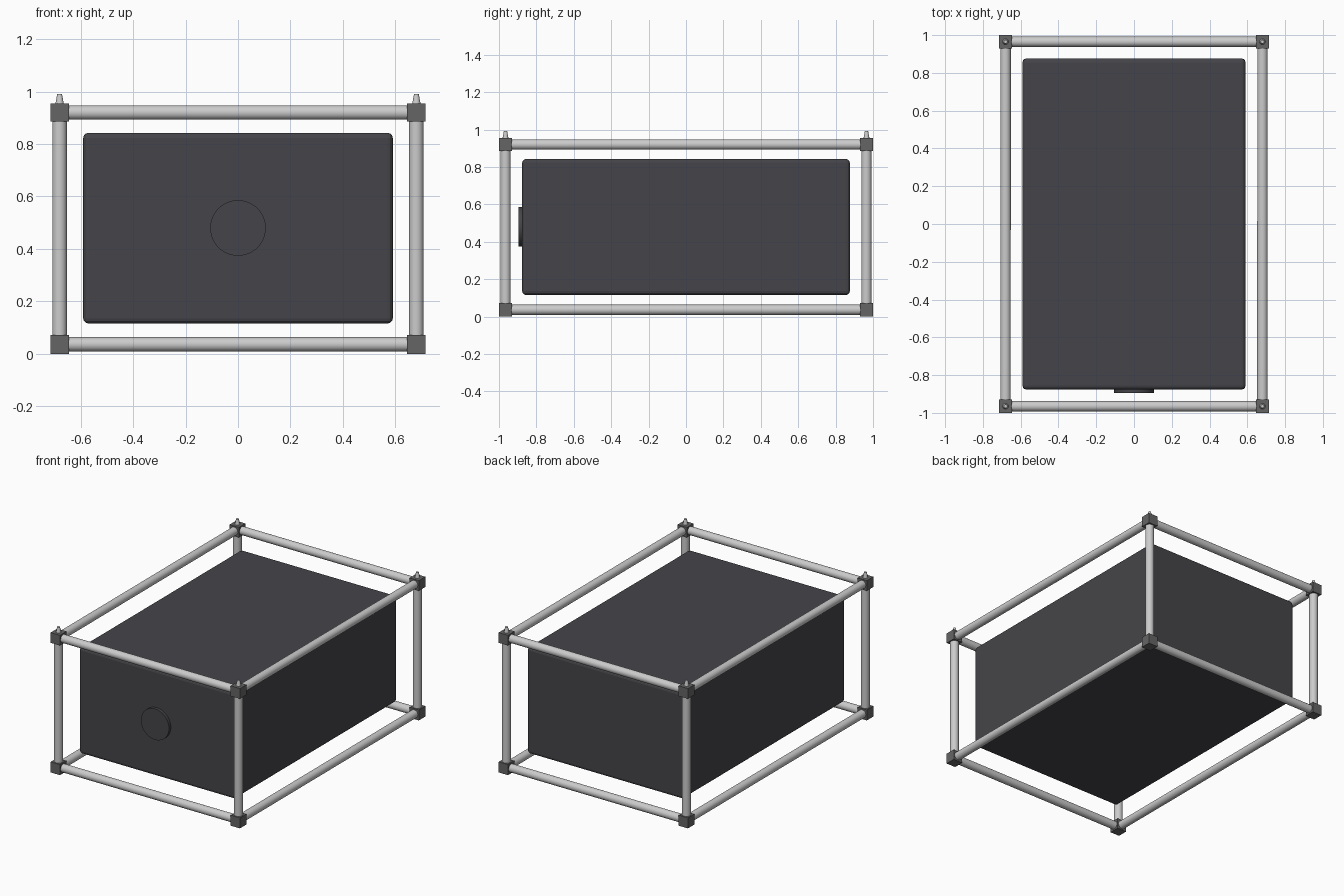
import bpy
from mathutils import Vector

if "Cube" in bpy.data.objects:
    bpy.data.objects.remove(bpy.data.objects["Cube"])

PX, PY, Z0, Z1 = 0.68, 0.965, 0.036, 0.92   # frame corner positions


def paint(obj, name, rgb):
    mat = bpy.data.materials.get(name) or bpy.data.materials.new(name)
    mat.diffuse_color = (*rgb, 1)
    mat.use_nodes = True
    mat.node_tree.nodes["Principled BSDF"].inputs["Base Color"].default_value = mat.diffuse_color
    obj.data.materials.append(mat)


def box(name, loc, size, bevel, segments):
    bpy.ops.mesh.primitive_cube_add(size=1, location=loc)
    o = bpy.context.object
    o.name = name
    o.scale = size
    bpy.ops.object.transform_apply(location=False, rotation=False, scale=True)
    if bevel:
        m = o.modifiers.new("bevel", 'BEVEL')
        m.width = bevel
        m.segments = segments
    return o


def rod(name, a, b, r1, r2=None, verts=32):
    a, b = Vector(a), Vector(b)
    d = b - a
    bpy.ops.mesh.primitive_cone_add(
        vertices=verts, radius1=r1, radius2=r1 if r2 is None else r2,
        depth=d.length, location=(a + b) / 2,
        rotation=d.to_track_quat('Z', 'Y').to_euler())
    o = bpy.context.object
    o.name = name
    bpy.ops.object.shade_smooth_by_angle()
    return o


# Inner body and round front disc
body = box("body", (0, 0, 0.479), (1.18, 1.752, 0.727), 0.02, 3)
paint(body, "dark", (0.06, 0.06, 0.068))
disc = rod("front_disc", (0, -0.86, 0.48), (0, -0.896, 0.48), 0.106, verts=48)
paint(disc, "dark", (0.06, 0.06, 0.068))

# Horizontal frame rails
R = 0.0275
for level, z in (("lower", Z0), ("upper", Z1)):
    for s in (-1, 1):
        rod(level + "_cross_rail", (-PX, s * PY, z), (PX, s * PY, z), R)
        rod(level + "_side_rail", (s * PX, -PY, z), (s * PX, PY, z), R)

# Posts, corner blocks and stacking pins
for sx in (-1, 1):
    for sy in (-1, 1):
        x, y = sx * PX, sy * PY
        rod("post", (x, y, Z0), (x, y, Z1), R)
        for z in (Z0, Z1):
            c = box("corner_block", (x, y, z), (0.07, 0.07, 0.07 if z == Z1 else 0.072), 0, 1)
            paint(c, "corner_grey", (0.13, 0.13, 0.13))
        rod("stacking_pin", (x, y, Z1 + 0.03), (x, y, 0.991), 0.0165, 0.009)
